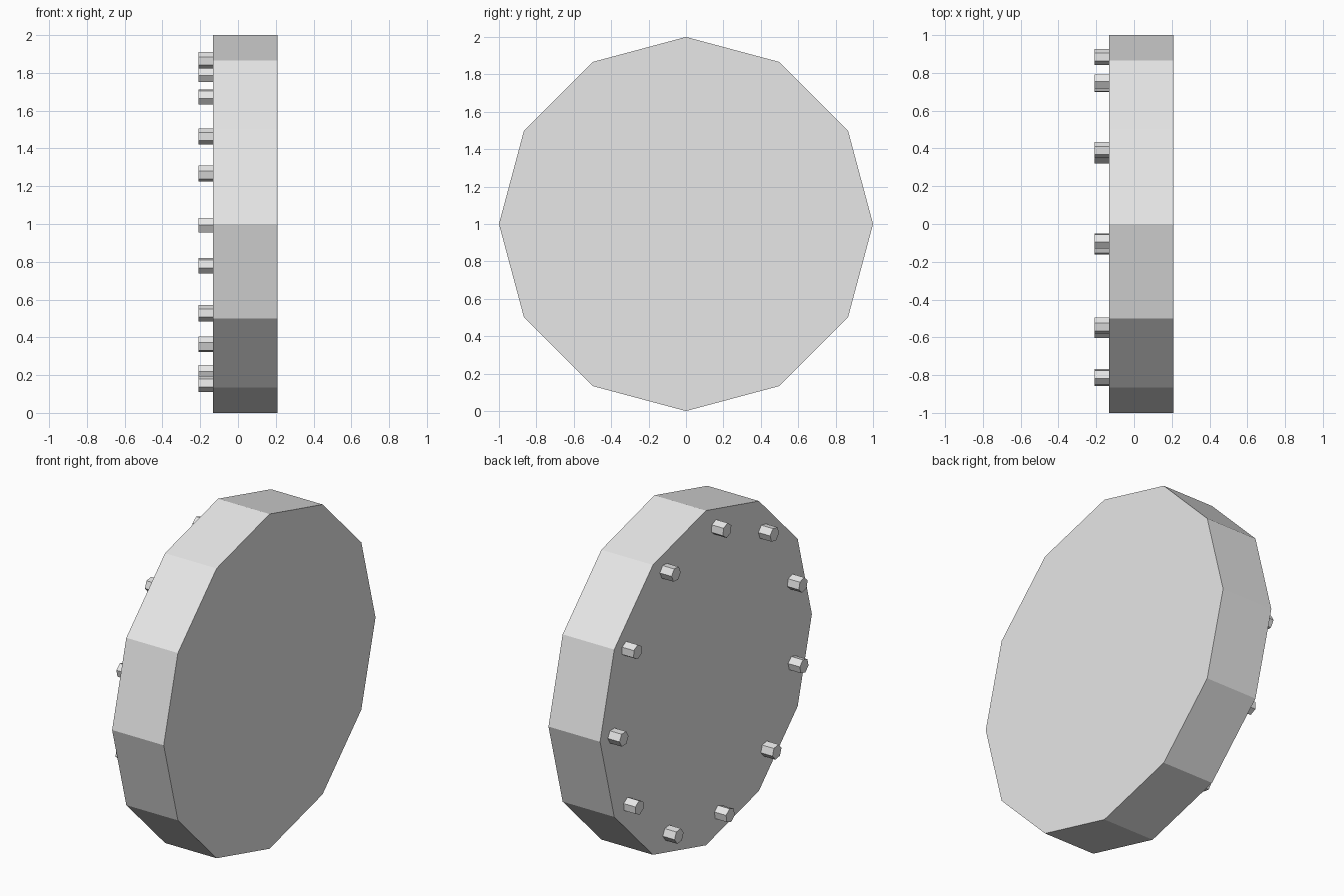
import bpy, bmesh, math
from mathutils import Matrix

if "Cube" in bpy.data.objects:
    bpy.data.objects.remove(bpy.data.objects["Cube"])

metal = bpy.data.materials.new("light grey")
metal.diffuse_color = (0.8, 0.8, 0.8, 1)
metal.use_nodes = True
metal.node_tree.nodes["Principled BSDF"].inputs["Base Color"].default_value = metal.diffuse_color


def prism_x(name, sides, radius, x0, x1, y, z, angle):
    """Flat-sided prism along x, with its first corner at the given angle from +y."""
    bm = bmesh.new()
    bmesh.ops.create_cone(bm, cap_ends=True, segments=sides,
                          radius1=radius, radius2=radius, depth=x1 - x0)
    # local x, y, z become world y, z, x
    turn = Matrix(((0, 0, 1, 0), (1, 0, 0, 0), (0, 1, 0, 0), (0, 0, 0, 1)))
    spin = Matrix.Rotation(angle + math.pi / 2, 4, 'Z')
    corner = math.atan2(bm.verts[:][0].co.y, bm.verts[:][0].co.x)
    spin = Matrix.Rotation(angle - corner, 4, 'Z')
    bm.transform(turn @ spin)
    mesh = bpy.data.meshes.new(name)
    bm.to_mesh(mesh)
    bm.free()
    mesh.materials.append(metal)
    ob = bpy.data.objects.new(name, mesh)
    ob.location = ((x0 + x1) / 2, y, z)
    bpy.context.collection.objects.link(ob)
    return ob


# Twelve-sided disc standing on edge
prism_x("disc", 12, 1.0, -0.132, 0.209, 0, 1, 0)

# Ring of hexagonal bolts on the left face, slightly off the disc centre
COUNT, RING, START = 11, 0.866, math.radians(-1.0)
for i in range(COUNT):
    a = START + i * math.tau / COUNT
    prism_x(f"bolt_{i + 1}", 6, 0.043, -0.209, -0.125,
            0.018 + RING * math.cos(a), 1.008 + RING * math.sin(a), a)
